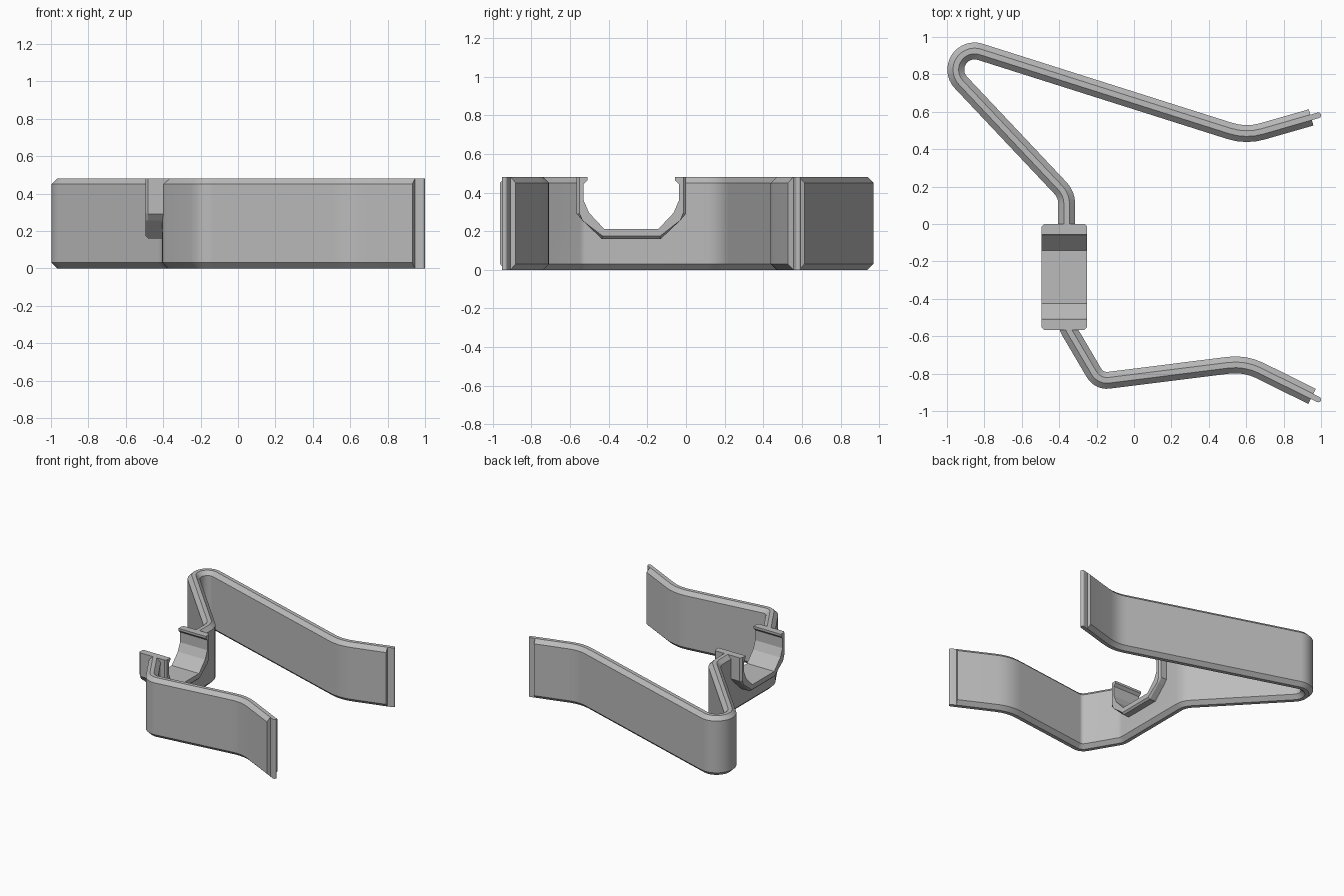
import bpy, bmesh, math
from mathutils import Vector

if "Cube" in bpy.data.objects:
    bpy.data.objects.remove(bpy.data.objects["Cube"], do_unlink=True)

H = 0.48          # height of the whole clip
T = 0.045         # half thickness of the band
C = 0.03          # chamfer of the band

grey = bpy.data.materials.new("satin_grey")
grey.use_nodes = True
grey.diffuse_color = (0.5, 0.5, 0.5, 1)
grey.node_tree.nodes["Principled BSDF"].inputs["Base Color"].default_value = (0.5, 0.5, 0.5, 1)


def finish(name, bm):
    bmesh.ops.recalc_face_normals(bm, faces=bm.faces)
    me = bpy.data.meshes.new(name)
    bm.to_mesh(me)
    bm.free()
    me.materials.append(grey)
    ob = bpy.data.objects.new(name, me)
    bpy.context.collection.objects.link(ob)
    return ob


def loft(rings):
    """Join closed rings of equal length and cap both ends."""
    bm = bmesh.new()
    vs = [[bm.verts.new(p) for p in r] for r in rings]
    n = len(rings[0])
    for a, b in zip(vs, vs[1:]):
        for i in range(n):
            j = (i + 1) % n
            bm.faces.new((a[i], a[j], b[j], b[i]))
    bm.faces.new(vs[0])
    bm.faces.new(vs[-1])
    return bm


def smooth(ob):
    bpy.ops.object.select_all(action="DESELECT")
    ob.select_set(True)
    bpy.context.view_layer.objects.active = ob
    bpy.ops.object.shade_smooth_by_angle(angle=math.radians(25))


def fillet_path(corners):
    """Corners are (x, y, radius); each inner corner becomes an arc."""
    pts = [Vector(corners[0][:2])]
    for a, b, c in zip(corners, corners[1:], corners[2:]):
        p, r = Vector(b[:2]), b[2]
        u = (Vector(a[:2]) - p).normalized()
        v = (Vector(c[:2]) - p).normalized()
        half = u.angle(v) / 2
        centre = p + (u + v).normalized() * (r / math.sin(half))
        start = p + u * (r / math.tan(half)) - centre
        end = p + v * (r / math.tan(half)) - centre
        sweep = math.pi - 2 * half
        steps = max(4, int(sweep / math.radians(9)))
        for i in range(steps + 1):
            k = i / steps
            q = (start * math.sin((1 - k) * sweep) + end * math.sin(k * sweep)) / math.sin(sweep)
            pts.append(centre + q)
    pts.append(Vector(corners[-1][:2]))
    return pts


# Bent band: chamfered section swept along the path
corners = [(0.947, 0.57, 0), (0.599, 0.47, 0.3), (-1.19, 1.037, 0.1), (-0.36, 0.157, 0.12),
           (-0.36, -0.548, 0.1), (-0.187, -0.842, 0.08), (0.594, -0.744, 0.3), (0.952, -0.922, 0)]
path = fillet_path(corners)
section = [(T, C), (T, H - C), (T - C, H), (C - T, H), (-T, H - C), (-T, C), (C - T, 0), (T - C, 0)]
rings = []
for i, p in enumerate(path):
    d_in = (p - path[max(i - 1, 0)]).normalized()
    d_out = (path[min(i + 1, len(path) - 1)] - p).normalized()
    d = (d_in + d_out).normalized()
    ref = d_out if i == 0 else d_in
    side = Vector((-d.y, d.x)) / max(d.dot(ref), 0.5)
    rings.append([(p.x + side.x * s, p.y + side.y * s, z) for s, z in section])
band = finish("bent_band", loft(rings))


# Half profiles of the cradle in y, z, mirrored about its middle
MID = -0.283


def mirrored(half):
    return half + [(2 * MID - y, z) for y, z in reversed(half)]


def x_prism(outline, x0, x1):
    return loft([[(x, y, z) for y, z in outline] for x in (x0, x1)])


outer = mirrored([(0, H), (0, 0.29), (-0.03, 0.255), (-0.13, 0.16)])
inner = mirrored([(-0.056, H), (-0.056, 0.462), (-0.036, 0.442), (-0.036, 0.36),
                  (-0.064, 0.295), (-0.142, 0.212)])

# Clear the band where the cradle sits
cut = mirrored([(-0.012, 0.7), (-0.012, 0.295), (-0.04, 0.262), (-0.136, 0.18)])
cutter = finish("band_cutter", x_prism(cut, -0.6, -0.1))
cutter.hide_render = True
mod = band.modifiers.new("opening", "BOOLEAN")
mod.operation = "DIFFERENCE"
mod.solver = "EXACT"
mod.object = cutter
bpy.context.view_layer.objects.active = band
bpy.ops.object.modifier_apply(modifier=mod.name)
bpy.data.objects.remove(cutter, do_unlink=True)
smooth(band)

# Open cradle with small snap lips, chamfered round its outer rim
bm = x_prism(outer + inner[::-1], -0.495, -0.25)
rim = []
for e in bm.edges:
    a, b = (v.co for v in e.verts)
    if abs(a.x - b.x) < 1e-5:
        on_outer = all(min((Vector((v.y, v.z)) - Vector(q)).length for q in outer) < 1e-4 for v in (a, b))
        if on_outer:
            rim.append(e)
bmesh.ops.bevel(bm, geom=rim, offset=0.014, segments=1, affect="EDGES", clamp_overlap=True)
cradle = finish("cradle", bm)

# Thin rounded lips on the two free ends
for name, end, prev, length in (("rear_end_lip", corners[0], corners[1], 0.04),
                                ("front_end_lip", corners[-1], corners[-2], 0.037)):
    p = Vector(end[:2])
    d = (p - Vector(prev[:2])).normalized()
    n = Vector((-d.y, d.x))
    r = 0.015
    outline = [p - d * 0.02 + n * r]
    for i in range(9):
        a = math.pi / 2 - math.pi * i / 8
        outline.append(p + d * (length + r * math.cos(a)) + n * r * math.sin(a))
    outline.append(p - d * 0.02 - n * r)
    smooth(finish(name, loft([[(q.x, q.y, z) for q in outline] for z in (0, H)])))
